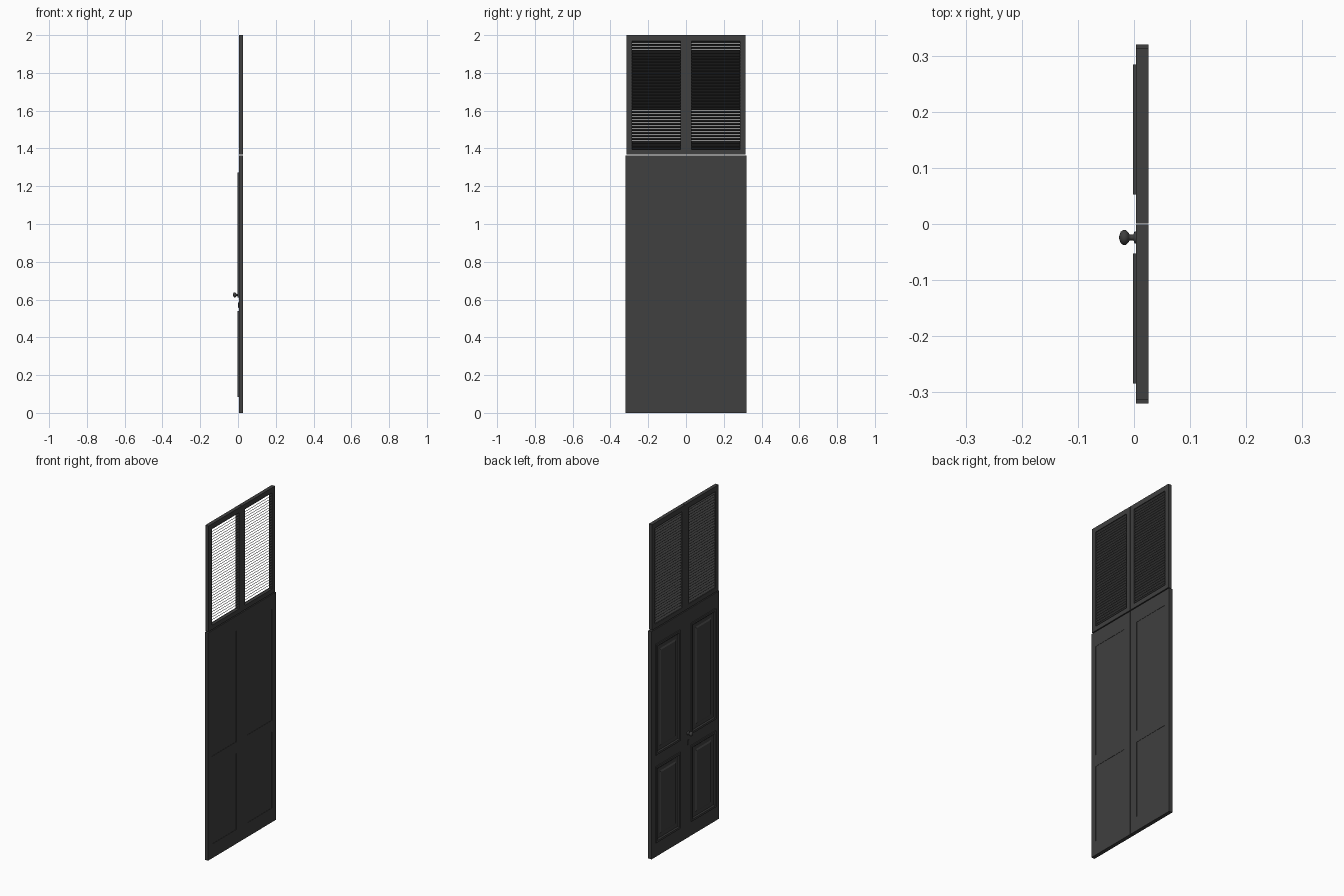
import bpy, bmesh, math
from mathutils import Matrix, Vector

cube = bpy.data.objects.get("Cube")
if cube:
    bpy.data.objects.remove(cube, do_unlink=True)


def material(name, value):
    m = bpy.data.materials.new(name)
    m.use_nodes = True
    col = (value, value, value, 1)
    m.diffuse_color = col
    m.node_tree.nodes["Principled BSDF"].inputs["Base Color"].default_value = col
    return m


paint = material("charcoal paint", 0.05)


def add_box(bm, x, y, z):
    c = Vector(((x[0] + x[1]) / 2, (y[0] + y[1]) / 2, (z[0] + z[1]) / 2))
    size = (x[1] - x[0], y[1] - y[0], z[1] - z[0], 1)
    return bmesh.ops.create_cube(bm, size=1, matrix=Matrix.Translation(c) @ Matrix.Diagonal(size))["verts"]


def finish(bm, name, bevel=0):
    bmesh.ops.recalc_face_normals(bm, faces=bm.faces)
    me = bpy.data.meshes.new(name)
    bm.to_mesh(me)
    bm.free()
    me.materials.append(paint)
    ob = bpy.data.objects.new(name, me)
    bpy.context.collection.objects.link(ob)
    if bevel:
        mod = ob.modifiers.new("bevel", "BEVEL")
        mod.width, mod.segments = bevel, 1
    return ob


def span(side, a, b):
    return tuple(sorted((side * a, side * b)))


def frame(bm, side, x, ys, zs, stiles, rails):
    """Two stiles over the full height and rails between them."""
    for y in ((ys[0], stiles[0]), (stiles[1], ys[1])):
        add_box(bm, x, span(side, *y), zs)
    for z in rails:
        add_box(bm, x, span(side, *stiles), z)


def stepped_panel(bm, side, y, z):
    """Moulded rim, sunk channel and raised field on the -x face."""
    verts = add_box(bm, (-0.002, 0.0245), span(side, *y), z)
    face = min({f for v in verts for f in v.link_faces}, key=lambda f: f.calc_center_median().x)
    for width, depth in ((0.012, 0), (0.006, -0.006), (0.022, 0), (0.008, 0.005)):
        bmesh.ops.inset_region(bm, faces=[face], thickness=width, use_even_offset=True)
        for v in face.verts:
            v.co.x -= depth


BODY = (0.004, 0.026)
PANEL_Y = (0.053, 0.284)
PANELS = ((0.085, 0.54), (0.61, 1.272))

for side, word in ((1, "left"), (-1, "right")):
    # Lower door leaf
    bm = bmesh.new()
    frame(bm, side, BODY, (0.001, 0.32), (0, 1.362), PANEL_Y,
          ((0, PANELS[0][0]), (PANELS[0][1], PANELS[1][0]), (PANELS[1][1], 1.362)))
    finish(bm, word + "_door_frame")
    bm = bmesh.new()
    for z in PANELS:
        stepped_panel(bm, side, PANEL_Y, z)
    finish(bm, word + "_door_panels")

    # Upper louvred shutter
    bm = bmesh.new()
    frame(bm, side, BODY, (0.001, 0.314), (1.368, 2), (0.03, 0.285), ((1.368, 1.395), (1.97, 2)))
    finish(bm, word + "_shutter_frame")
    bm = bmesh.new()
    count = 36
    for i in range(count):
        z = 1.395 + (i + 0.5) * 0.575 / count
        verts = add_box(bm, (-0.0105, 0.0105), span(side, 0.03, 0.285), (-0.001, 0.001))
        turn = Matrix.Translation((0.015, 0, z)) @ Matrix.Rotation(math.radians(-40), 4, "Y")
        bmesh.ops.transform(bm, matrix=turn, verts=verts)
    finish(bm, word + "_shutter_slats")

# Door knob: profile of (distance from door face, radius), revolved
profile = ((0, 0.011), (0.003, 0.011), (0.005, 0.005), (0.012, 0.005), (0.014, 0.009),
           (0.018, 0.013), (0.023, 0.0135), (0.028, 0.010), (0.031, 0))
bm = bmesh.new()
pts = [bm.verts.new((0.004 - d, -0.024 + r, 0.625)) for d, r in profile]
edges = [bm.edges.new(p) for p in zip(pts, pts[1:])]
bmesh.ops.spin(bm, geom=pts + edges, cent=(0, -0.024, 0.625), axis=(1, 0, 0), angle=math.tau, steps=24)
bmesh.ops.remove_doubles(bm, verts=bm.verts, dist=0.0001)
knob = finish(bm, "door_knob")
for p in knob.data.polygons:
    p.use_smooth = True

# Keyhole plate
bm = bmesh.new()
add_box(bm, (0.001, 0.005), (-0.03, -0.018), (0.555, 0.585))
finish(bm, "keyhole_plate", 0.002)
